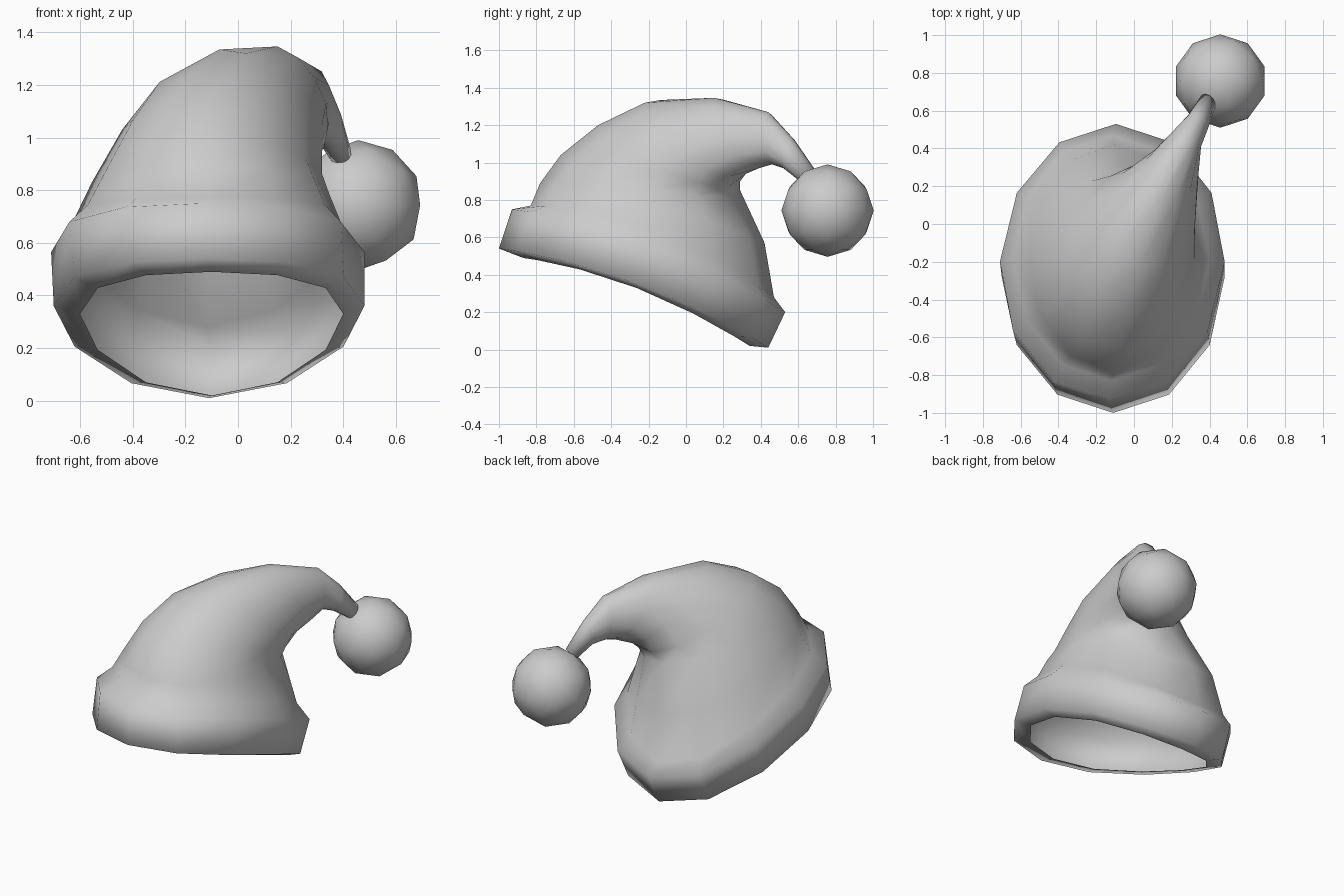
import bpy, bmesh
from math import cos, sin, tau
from mathutils import Vector

if "Cube" in bpy.data.objects:
    bpy.data.objects.remove(bpy.data.objects["Cube"])

SIDES = 12


def finish(bm, name):
    bmesh.ops.recalc_face_normals(bm, faces=bm.faces[:])
    for f in bm.faces:
        f.smooth = True
    mesh = bpy.data.meshes.new(name)
    bm.to_mesh(mesh)
    bm.free()
    obj = bpy.data.objects.new(name, mesh)
    bpy.context.collection.objects.link(obj)
    return obj


def ring(center, side, back, bow=0.0):
    """Ellipse spanned by a side and a front-to-back half axis; bow lifts its sides."""
    c, s, b = Vector(center), Vector(side), Vector(back)
    pts = []
    for i in range(SIDES):
        a = tau * i / SIDES
        pts.append(c + s * cos(a) + b * sin(a) + Vector((0, 0, bow * cos(a) ** 2)))
    return pts


# Hat shell: open rim, rolled band, body, drooping tail
rings = [
    ring((-0.10, -0.265, 0.255), (0.50, 0, 0), (0, 0.605, -0.235), 0.075),
    ring((-0.11, -0.28, 0.275), (0.59, 0, 0), (0, 0.72, -0.265), 0.085),
    ring((-0.115, -0.20, 0.475), (0.595, 0, 0), (0.02, 0.73, -0.275), 0.09),
    ring((-0.12, -0.18, 0.525), (0.52, 0, 0), (0, 0.65, -0.245), 0.13),
    ring((-0.105, -0.18, 0.73), (0.45, 0, -0.02), (0, 0.60, -0.16), 0.08),
    ring((-0.06, -0.19, 0.945), (0.38, 0, -0.085), (0.02, 0.48, -0.095)),
    ring((0.00, -0.09, 1.05), (0.32, -0.03, -0.10), (0.04, 0.38, -0.15)),
    ring((0.10, 0.05, 1.13), (0.22, -0.10, -0.08), (0.07, 0.27, -0.19)),
    ring((0.20, 0.27, 1.158), (0.135, -0.07, -0.03), (0.05, 0.12, -0.188)),
    ring((0.28, 0.45, 1.13), (0.075, -0.04, 0), (0, 0.01, -0.14)),
    ring((0.34, 0.545, 1.05), (0.055, -0.03, 0), (-0.005, -0.025, -0.08)),
    ring((0.39, 0.645, 0.935), (0.04, -0.025, 0), (-0.01, -0.035, -0.035)),
]
bm = bmesh.new()
loops = [[bm.verts.new(p) for p in r] for r in rings]
for lo, hi in zip(loops, loops[1:]):
    for i in range(SIDES):
        j = (i + 1) % SIDES
        bm.faces.new((lo[i], lo[j], hi[j], hi[i]))
bm.faces.new(loops[-1])
finish(bm, "hat_shell")

# Pompom hanging from the tail
bm = bmesh.new()
bmesh.ops.create_icosphere(bm, subdivisions=2, radius=0.247)
pompom = finish(bm, "pompom")
pompom.location = (0.457, 0.757, 0.743)
